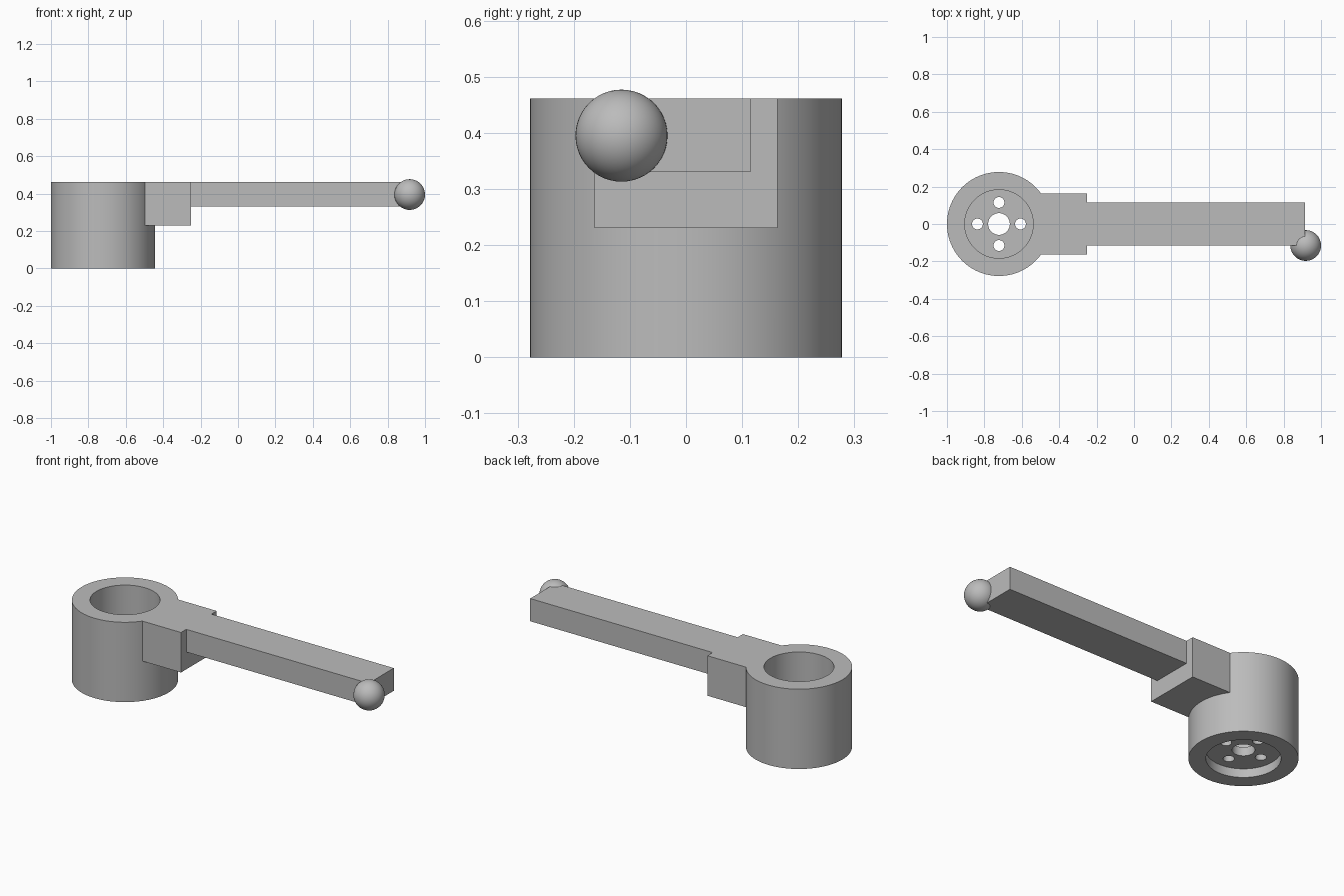
import bpy
import math

if "Cube" in bpy.data.objects:
    bpy.data.objects.remove(bpy.data.objects["Cube"], do_unlink=True)

HUB_X = -0.722
TOP = 0.461

grey = bpy.data.materials.new("plain grey")
grey.use_nodes = True
grey.diffuse_color = (0.5, 0.5, 0.5, 1)
grey.node_tree.nodes["Principled BSDF"].inputs["Base Color"].default_value = (0.5, 0.5, 0.5, 1)


def finish(name):
    obj = bpy.context.object
    obj.name = name
    obj.data.materials.append(grey)
    return obj


def cylinder(name, x, y, radius, z0, z1, sides=96):
    bpy.ops.mesh.primitive_cylinder_add(vertices=sides, radius=radius, depth=z1 - z0,
                                        location=(x, y, (z0 + z1) / 2))
    return finish(name)


def box(name, x0, x1, half_width, z0, z1):
    bpy.ops.mesh.primitive_cube_add(size=1, location=((x0 + x1) / 2, 0, (z0 + z1) / 2))
    obj = finish(name)
    obj.scale = (x1 - x0, 2 * half_width, z1 - z0)
    bpy.ops.object.transform_apply(location=False, rotation=False, scale=True)
    return obj


def combine(target, other, operation):
    mod = target.modifiers.new("combine", "BOOLEAN")
    mod.operation = operation
    mod.solver = "EXACT"
    mod.object = other
    bpy.ops.object.select_all(action="DESELECT")
    bpy.context.view_layer.objects.active = target
    target.select_set(True)
    bpy.ops.object.modifier_apply(modifier=mod.name)
    bpy.data.objects.remove(other, do_unlink=True)


# Hub with the stepped lever joined to its side
lever = cylinder("hub_and_lever", HUB_X, 0, 0.278, 0, TOP)
combine(lever, box("neck_block", -0.53, -0.25, 0.163, 0.23, TOP), "UNION")
combine(lever, box("arm_bar", -0.4, 0.915, 0.115, 0.33, TOP), "UNION")

# Deep bore above and shallow recess below, leaving a thin web
combine(lever, cylinder("bore", HUB_X, 0, 0.183, 0.1, 0.6), "DIFFERENCE")
combine(lever, cylinder("recess", HUB_X, 0, 0.19, -0.1, 0.05), "DIFFERENCE")

# Centre hole and four screw holes through the web
combine(lever, cylinder("centre_hole", HUB_X, 0, 0.058, 0, 0.2, 48), "DIFFERENCE")
for i in range(4):
    a = i * math.pi / 2
    hole = cylinder("screw_hole", HUB_X + 0.115 * math.cos(a), 0.115 * math.sin(a),
                    0.029, 0, 0.2, 32)
    combine(lever, hole, "DIFFERENCE")

bpy.ops.object.shade_smooth_by_angle(angle=math.radians(30))

# Ball on the front corner of the arm tip
bpy.ops.mesh.primitive_uv_sphere_add(segments=48, ring_count=24, radius=0.082,
                                     location=(0.918, -0.115, 0.395))
finish("tip_ball")
bpy.ops.object.shade_smooth()
